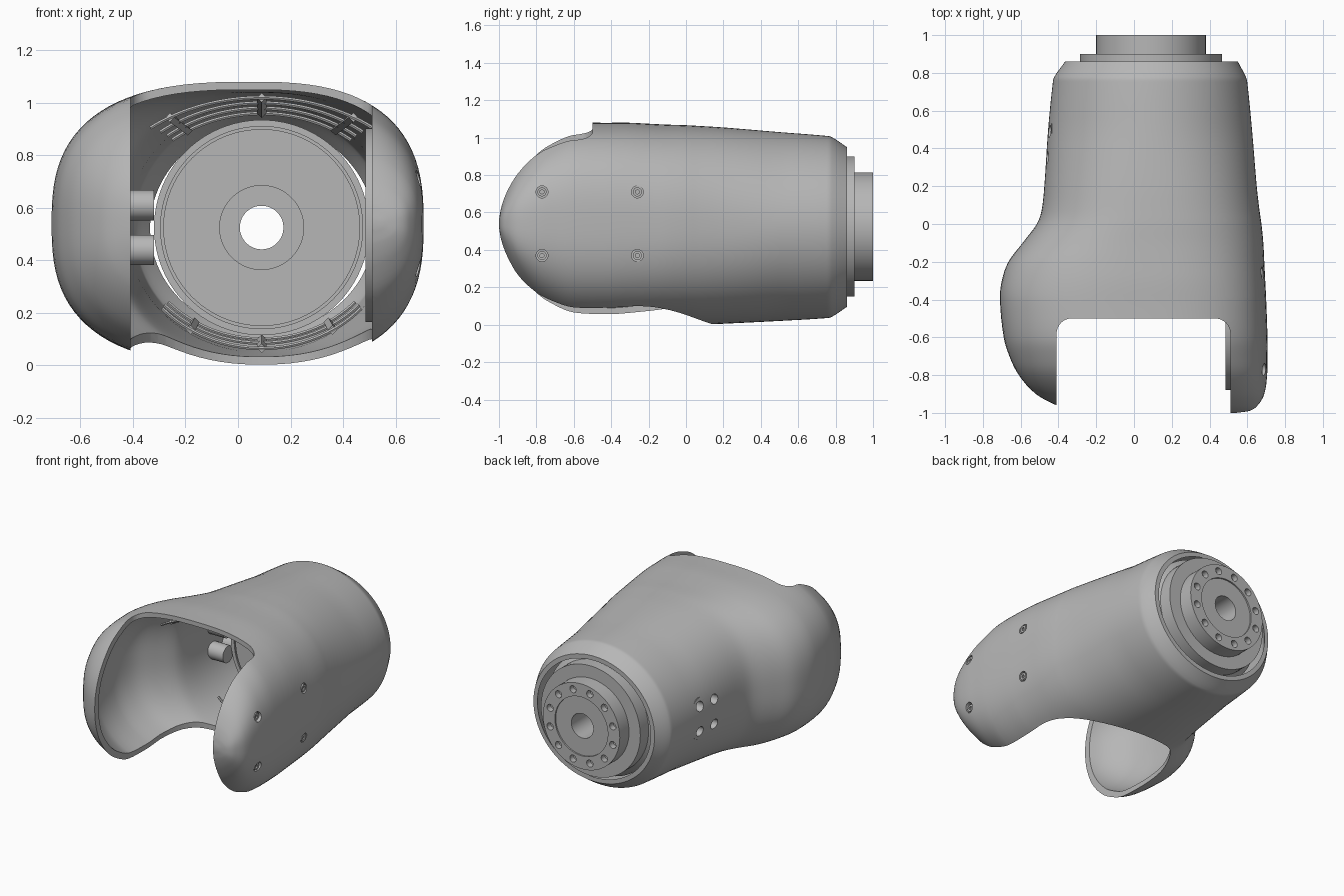
import bpy, bmesh, math
from mathutils import Matrix, Vector

if "Cube" in bpy.data.objects:
    bpy.data.objects.remove(bpy.data.objects["Cube"], do_unlink=True)

grey = bpy.data.materials.new("satin grey")
grey.use_nodes = True
COLOUR = (0.47, 0.47, 0.47, 1)
grey.diffuse_color = COLOUR
grey.node_tree.nodes["Principled BSDF"].inputs["Base Color"].default_value = COLOUR

CX, CZ = 0.09, 0.525      # axis of the drive unit
WALL = 0.03


def add(name, bm):
    bmesh.ops.recalc_face_normals(bm, faces=bm.faces)
    mesh = bpy.data.meshes.new(name)
    bm.to_mesh(mesh)
    bm.free()
    mesh.materials.append(grey)
    obj = bpy.data.objects.new(name, mesh)
    bpy.context.collection.objects.link(obj)
    return obj


def skin(name, rings, closed=False):
    """Bridge rings of points; cap the ends unless closed into a loop."""
    bm = bmesh.new()
    loops = [[bm.verts.new(p) for p in ring] for ring in rings]
    pairs = list(zip(loops, loops[1:]))
    if closed:
        pairs.append((loops[-1], loops[0]))
    for a, b in pairs:
        for i in range(len(a)):
            j = (i + 1) % len(a)
            bm.faces.new((a[i], a[j], b[j], b[i]))
    if not closed:
        bm.faces.new(loops[0])
        bm.faces.new(loops[-1])
    return add(name, bm)


def rod(name, start, end, radius, sides=32):
    start, end = Vector(start), Vector(end)
    axis = end - start
    bm = bmesh.new()
    matrix = Matrix.Translation((start + end) / 2) @ axis.to_track_quat("Z", "Y").to_matrix().to_4x4()
    bmesh.ops.create_cone(bm, cap_ends=True, segments=sides, radius1=radius,
                          radius2=radius, depth=axis.length, matrix=matrix)
    return add(name, bm)


def cut(obj, cutters):
    """Subtract the cutters, bake the result and discard them."""
    for c in cutters:
        mod = obj.modifiers.new("cut", "BOOLEAN")
        mod.operation, mod.solver, mod.object = "DIFFERENCE", "EXACT", c
        c.hide_render = True
    bake(obj)
    for c in cutters:
        bpy.data.objects.remove(c, do_unlink=True)


def bake(obj):
    graph = bpy.context.evaluated_depsgraph_get()
    mesh = bpy.data.meshes.new_from_object(obj.evaluated_get(graph))
    obj.modifiers.clear()
    obj.data = mesh


# Housing stations: y, centre x, right x, left x, bottom z, top z
STATIONS = [
    (-1.0, .05, -.25, .54, .50, .58), (-.99, .05, -.32, .61, .43, .65),
    (-.96, .05, -.41, .655, .33, .75), (-.9, .05, -.52, .69, .21, .865),
    (-.8, .05, -.61, .705, .10, .98), (-.7, .05, -.66, .707, .04, 1.04),
    (-.6, .05, -.69, .707, .005, 1.075), (-.4, .05, -.71, .70, 0, 1.08),
    (-.3, .055, -.70, .695, 0, 1.08), (-.2, .06, -.665, .69, 0, 1.075),
    (-.1, .065, -.59, .685, 0, 1.07), (0, .075, -.515, .675, 0, 1.067),
    (.07, .08, -.49, .665, 0, 1.063), (.2, .085, -.475, .65, .005, 1.055),
    (.5, .085, -.455, .625, .02, 1.03), (.75, .085, -.43, .60, .035, 1.01),
    (.78, .085, -.422, .592, .042, 1.003), (.86, .0925, -.365, .55, .095, .95),
]


def interpolate(steps=4):
    """Smooth Hermite interpolation of the stations."""
    S, out = STATIONS, []

    def slope(i, k):
        a, b = S[max(i - 1, 0)], S[min(i + 1, len(S) - 1)]
        return (b[k] - a[k]) / (b[0] - a[0])
    for i in range(len(S) - 1):
        d = S[i + 1][0] - S[i][0]
        for s in range(steps):
            t = s / steps
            row = [S[i][0] + d * t]
            for k in range(1, 6):
                p, q = S[i][k], S[i + 1][k]
                row.append(p * (2*t**3 - 3*t*t + 1) + q * (3*t*t - 2*t**3)
                           + d * ((t**3 - 2*t*t + t) * slope(i, k) + (t**3 - t*t) * slope(i + 1, k)))
            out.append(row)
    out.append(list(S[-1]))
    return out


def section(row, inset=0, count=96):
    y, cx, x0, x1, z0, z1 = row
    mid, half = (z0 + z1) / 2, (z1 - z0) / 2
    power = 2 + 0.7 * min(1, max(0, (0.5 - y) / 0.9))
    half -= min(inset, half / 2)
    shift = inset * min(1, max(0, -y))
    ring = []
    for i in range(count):
        a = 2 * math.pi * (i + 0.5) / count
        c, s = math.cos(a), math.sin(a)
        reach = (x1 - cx if c > 0 else cx - x0) - inset
        ring.append((cx + reach * math.copysign(abs(c) ** (2 / power), c), y + shift,
                     mid + half * math.copysign(abs(s) ** (2 / power), s)))
    return ring


def prism(name, outline, z0, z1):
    return skin(name, [[(x, y, z) for x, y in outline] for z in (z0, z1)])


# Hollow housing, open at the back and forked at the front
rows = interpolate()
housing = skin("housing", [section(r) for r in rows])
back = [[rows[-1][0] + 0.1] + list(rows[-1][1:])]
cavity = skin("cavity_cutter", [section(r, WALL) for r in rows + back])

X0, X1, R = -.41, .51, .08
slot = [(X0, -1.2), (X1, -1.2)]
for corner, start in ((X1 - R, 0), (X0 + R, 90)):
    for i in range(9):
        a = math.radians(start + i * 90 / 8)
        slot.append((corner + R * math.cos(a), -.5 - R + R * math.sin(a)))
fork = prism("fork_cutter", slot, -.2, 1.3)

arch = [(X0, -.9), (X1, -.9)]
for i in range(33):
    a = math.pi * i / 32
    arch.append((.05 + .46 * math.cos(a), -.3 + .45 * math.sin(a)))
belly = prism("belly_cutter", arch, -.2, .25)

SCREWS = [(y, z) for y in (-.77, -.26) for z in (.37, .71)]
PEGS = [(y, z) for y in (.35, .49) for z in (.44, .61)]
holes = [rod("screw_cutter", (.6, y, z), (.9, y, z), .032) for y, z in SCREWS]
holes += [rod("peg_cutter", (-.6, y, z), (-.36, y, z), .033) for y, z in PEGS]
cut(housing, [cavity, fork, belly] + holes)

# Joint plate and screws of the left fork arm
rod("joint_plate", (.485, -.51, .535), (.515, -.51, .535), .37, 96)
for y, z in SCREWS:
    rod("screw_boss", (.51, y, z), (.665, y, z), .042)
    head = rod("screw_head", (.66, y, z), (.68, y, z), .024)
    cut(head, [rod("socket_cutter", (.67, y, z), (.7, y, z), .012, 6)])

# Tubular pegs on the right wall
for y, z in PEGS:
    peg = rod("wall_peg", (-.437, y, z), (-.32, y, z), .0575)
    cut(peg, [rod("bore_cutter", (-.5, y, z), (-.36, y, z), .033)])

# Turned drive unit with a through bore: radius, y
PROFILE = [(.083, .40), (.16, .40), (.16, .38), (.375, .38), (.375, .39), (.385, .39),
           (.385, .38), (.41, .38), (.41, .78), (.375, .81), (.375, .90), (.29, .90),
           (.29, 1.0), (.20, 1.0), (.20, .99), (.083, .99)]
SEG = 96
drive = skin("drive_unit", [
    [(CX + r * math.cos(a), y, CZ + r * math.sin(a)) for r, y in PROFILE]
    for a in (2 * math.pi * i / SEG for i in range(SEG))], closed=True)
bolts = []
for i in range(12):
    a = math.pi * (i + 0.5) / 6
    x, z = CX + .245 * math.cos(a), CZ + .245 * math.sin(a)
    bolts.append(rod("bolt_cutter", (x, .96, z), (x, 1.1, z), .024, 20))
cut(drive, bolts)


def rib(name, y, a, b, sign, spread):
    """Thin arched rib following the inside of the housing."""
    curve = bpy.data.curves.new(name, "CURVE")
    curve.dimensions = "3D"
    curve.bevel_depth, curve.bevel_resolution, curve.use_fill_caps = .008, 1, True
    line = curve.splines.new("POLY")
    line.points.add(32)
    for i, p in enumerate(line.points):
        t = math.radians(90 - spread + 2 * spread * i / 32)
        p.co = (CX + a * math.cos(t), y, CZ + sign * b * math.sin(t), 1)
    temp = bpy.data.objects.new(name, curve)
    bpy.context.collection.objects.link(temp)
    graph = bpy.context.evaluated_depsgraph_get()
    mesh = bpy.data.meshes.new_from_object(temp.evaluated_get(graph))
    bpy.data.objects.remove(temp, do_unlink=True)
    mesh.materials.clear()
    mesh.materials.append(grey)
    bpy.context.collection.objects.link(bpy.data.objects.new(name, mesh))


# Ribs under the roof and above the floor, tied by lengthwise bars
ROOF = [(-.35, .66, .495), (-.2, .60, .475), (-.05, .56, .455), (.1, .53, .435)]
FLOOR = [(.2, .51, .46), (.3, .50, .44), (.4, .48, .425)]
for name, ribs, sign, spread in (("roof", ROOF, 1, 40), ("floor", FLOOR, -1, 48)):
    for y, a, b in ribs:
        rib(name + "_rib", y, a, b, sign, spread)
    for angle in (58, 90, 122):
        t = math.radians(angle)
        ends = [(CX + a * math.cos(t), y, CZ + sign * b * math.sin(t))
                for y, a, b in (ribs[0], ribs[-1])]
        rod(name + "_bar", ends[0], ends[1], .018, 4)

# Smooth shading with crisp edges
for obj in bpy.context.collection.objects:
    if obj.type == "MESH" and obj.data.materials and obj.data.materials[0] == grey:
        obj.select_set(True)
        bpy.context.view_layer.objects.active = obj
bpy.ops.object.shade_smooth_by_angle(angle=math.radians(32))
